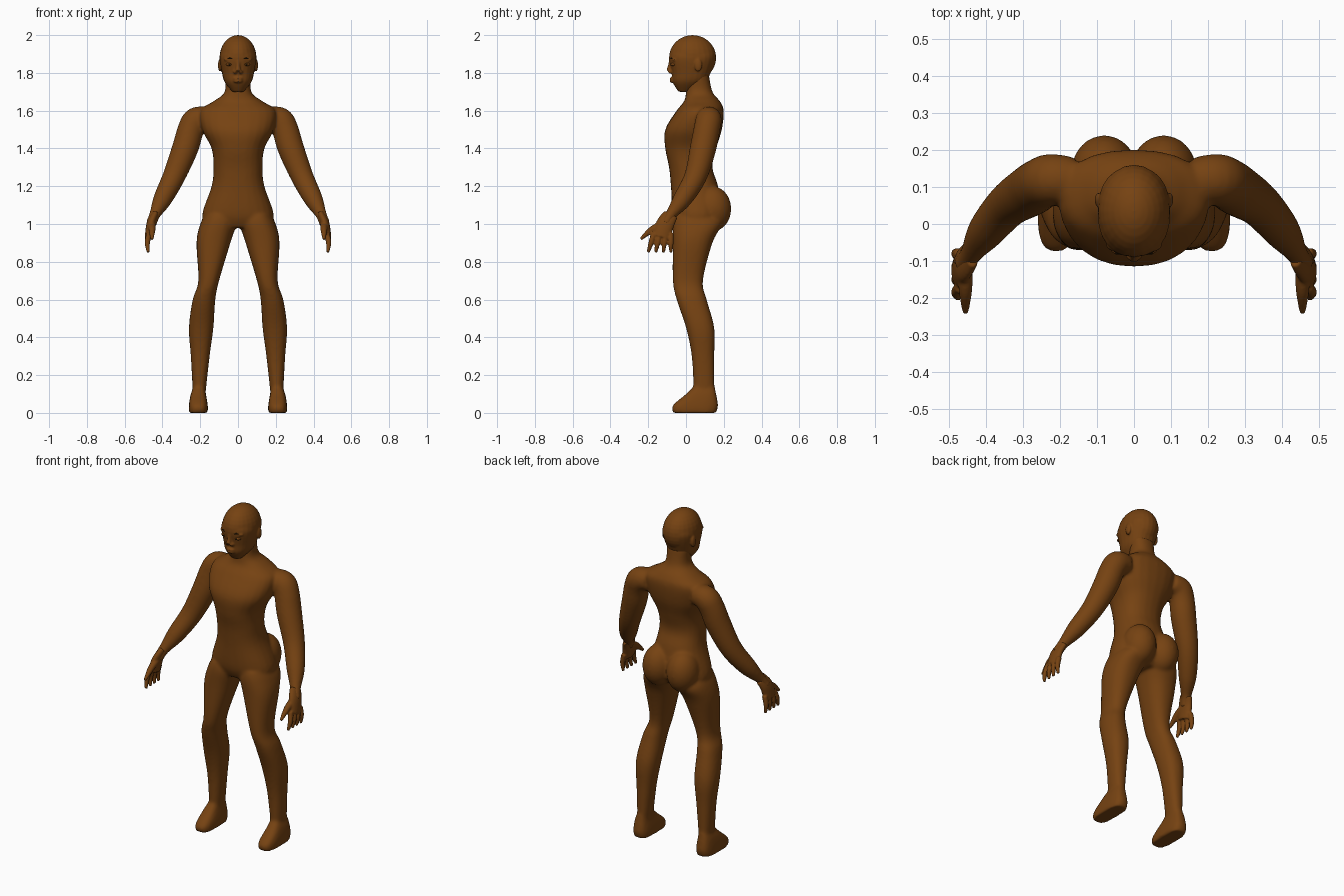
import bpy, bmesh, math
from mathutils import Vector, Matrix

default_cube = bpy.data.objects.get("Cube")
if default_cube:
    bpy.data.objects.remove(default_cube, do_unlink=True)

SIDES = {"left": 1, "right": -1}


def material(name, red, green, blue):
    mat = bpy.data.materials.new(name)
    mat.use_nodes = True
    colour = (red, green, blue, 1)
    mat.diffuse_color = colour
    mat.node_tree.nodes["Principled BSDF"].inputs["Base Color"].default_value = colour
    return mat


skin = material("brown skin", 0.18, 0.055, 0.006)
dark = material("dark brown hair", 0.02, 0.01, 0.002)


def smooth_rows(rows, steps=5):
    """Pass a smooth curve through rows of numbers, using Hermite blending."""
    vectors = [Vector(row) for row in rows]
    last = len(vectors) - 1
    slopes = [(vectors[min(i + 1, last)] - vectors[max(i - 1, 0)]) / 2
              for i in range(last + 1)]
    result = []
    for i in range(last):
        start, end = vectors[i], vectors[i + 1]
        for step in range(steps):
            t = step / steps
            ease = t * t * (3 - 2 * t)
            result.append(start.lerp(end, ease)
                          + slopes[i] * t * (1 - t) ** 2
                          - slopes[i + 1] * t * t * (1 - t))
    return result + [vectors[last]]


def skin_rings(bm, rings, power, segments=24):
    """Close a tube through rings given as (centre, half axis u, half axis v)."""
    def bend(value):
        return math.copysign(abs(value) ** (2 / power), value)

    angles = [math.tau * k / segments for k in range(segments)]
    loops = [[bm.verts.new(centre + u * bend(math.cos(a)) + v * bend(math.sin(a)))
              for a in angles] for centre, u, v in rings]
    for lower, upper in zip(loops, loops[1:]):
        for k in range(segments):
            bm.faces.new((lower[k - 1], lower[k], upper[k], upper[k - 1]))
    bm.faces.new(loops[0])
    bm.faces.new(loops[-1])


def stack(bm, rows, side=1, power=2.3):
    """Level rings from rows of height, inner x, outer x, front y, back y."""
    rings = []
    for z, inner, outer, front, back in smooth_rows(rows):
        centre = Vector((side * (inner + outer) / 2, (front + back) / 2, z))
        half_width = Vector(((outer - inner) / 2, 0, 0))
        half_depth = Vector((0, (back - front) / 2, 0))
        rings.append((centre, half_width, half_depth))
    skin_rings(bm, rings, power)


def trunk(bm, rows):
    """Centred stack from rows of height, half width, front y, back y."""
    stack(bm, [(z, -width, width, front, back) for z, width, front, back in rows])


def limb(bm, rows, side=1, breadth=1):
    """Tube along a path from rows of x, y, z, radius."""
    rows = smooth_rows(rows)
    points = [Vector((side * x, y, z)) for x, y, z, radius in rows]
    before = points[:1] + points[:-1]
    after = points[1:] + points[-1:]
    rings = []
    for point, row, previous, following in zip(points, rows, before, after):
        along = (following - previous).normalized()
        across = Vector((0, 1, 0))
        across = (across - along * along.dot(across)).normalized()
        radius = row[3]
        rings.append((point, across.cross(along) * radius, across * radius * breadth))
    skin_rings(bm, rings, power=2)


def blob(bm, centre, radii):
    placement = Matrix.Translation(centre) @ Matrix.Diagonal(radii).to_4x4()
    bmesh.ops.create_uvsphere(bm, u_segments=24, v_segments=16, radius=1, matrix=placement)


def finish(name, bm, mat):
    bmesh.ops.recalc_face_normals(bm, faces=bm.faces)
    mesh = bpy.data.meshes.new(name)
    bm.to_mesh(mesh)
    bm.free()
    obj = bpy.data.objects.new(name, mesh)
    bpy.context.collection.objects.link(obj)
    mesh.materials.append(mat)
    mesh.shade_smooth()
    return obj


def fuse(obj, voxel, rounds):
    """Join the overlapping volumes into one skin and relax the seams."""
    remesh = obj.modifiers.new("fuse", "REMESH")
    remesh.mode = "VOXEL"
    remesh.voxel_size = voxel
    remesh.use_smooth_shade = True
    relax = obj.modifiers.new("relax", "SMOOTH")
    relax.factor = 0.5
    relax.iterations = rounds


# Torso and neck: height, half width, front, back
torso = [(0.98, 0.16, -0.04, 0.14), (1.05, 0.19, -0.07, 0.19), (1.2, 0.14, -0.08, 0.17),
         (1.3, 0.13, -0.09, 0.14), (1.4, 0.14, -0.11, 0.16), (1.5, 0.19, -0.11, 0.19),
         (1.6, 0.2, -0.05, 0.2), (1.65, 0.13, -0.01, 0.18), (1.7, 0.07, 0, 0.14),
         (1.8, 0.07, 0.01, 0.12)]
# Leg and foot: height, inner, outer, front, back
leg = [(1.05, 0.03, 0.17, -0.06, 0.16), (1, 0.01, 0.2, -0.07, 0.19),
       (0.9, 0.04, 0.22, -0.07, 0.14), (0.7, 0.1, 0.21, -0.07, 0.09),
       (0.6, 0.12, 0.24, -0.05, 0.11), (0.45, 0.13, 0.26, 0, 0.15),
       (0.3, 0.15, 0.25, 0.03, 0.15), (0.12, 0.17, 0.24, 0.04, 0.15)]
foot = [(0.15, 0.18, 0.23, 0.05, 0.15), (0.1, 0.17, 0.25, 0, 0.16),
        (0.04, 0.16, 0.26, -0.07, 0.17), (0, 0.16, 0.26, -0.07, 0.16)]
# Arm and palm: x, y, z, radius
arm = [(0.16, 0.12, 1.56, 0.06), (0.22, 0.12, 1.55, 0.07), (0.25, 0.11, 1.5, 0.07),
       (0.28, 0.09, 1.4, 0.07), (0.34, 0.05, 1.25, 0.06), (0.4, -0.02, 1.13, 0.05),
       (0.44, -0.08, 1.05, 0.03), (0.46, -0.11, 1, 0.03)]
palm = [(0.44, -0.08, 1.05, 0.02), (0.46, -0.11, 1, 0.024), (0.47, -0.13, 0.93, 0.024)]

body = bmesh.new()
trunk(body, torso)
for side in SIDES.values():
    stack(body, leg, side)
    stack(body, foot, side, power=3)
    limb(body, arm, side)
    # Buttock
    blob(body, (side * 0.08, 0.14, 1.08), (0.09, 0.1, 0.12))
fuse(finish("body", body, skin), voxel=0.008, rounds=12)

# Hands: palm, four fanned fingers and a thumb
for label, side in SIDES.items():
    hand = bmesh.new()
    limb(hand, palm, side, breadth=2)
    for finger in range(4):
        root, tip = -0.17 + 0.03 * finger, -0.2 + 0.04 * finger
        limb(hand, [(0.47, root, 0.95, 0.015), (0.48, (root + tip) / 2, 0.9, 0.014),
                    (0.475, tip, 0.85, 0.008)], side)
    limb(hand, [(0.455, -0.12, 1, 0.02), (0.455, -0.18, 0.97, 0.018),
                (0.455, -0.24, 0.92, 0.008)], side)
    fuse(finish(label + "_hand", hand, skin), voxel=0.005, rounds=3)

# Head: jaw, skull, nose, lips, brows and ears
jaw = [(1.7, 0.03, -0.04, 0.02), (1.75, 0.07, -0.07, 0.1), (1.8, 0.085, -0.075, 0.13),
       (1.88, 0.098, -0.088, 0.155), (1.93, 0.08, -0.07, 0.14)]
head = bmesh.new()
trunk(head, jaw)
blob(head, (0, 0.035, 1.88), (0.098, 0.125, 0.12))
limb(head, [(0, -0.08, 1.87, 0.01), (0, -0.085, 1.84, 0.01), (0, -0.09, 1.81, 0.016)])
for lip in (1.755, 1.77):
    blob(head, (0, -0.07, lip), (0.025, 0.016, 0.008))
for side in SIDES.values():
    blob(head, (side * 0.015, -0.08, 1.805), (0.01, 0.015, 0.01))
    blob(head, (side * 0.045, -0.06, 1.87), (0.03, 0.015, 0.01))
    blob(head, (side * 0.096, 0.065, 1.84), (0.01, 0.02, 0.034))
fuse(finish("head", head, skin), voxel=0.005, rounds=4)

# Eyes, pupils and eyebrows
for label, side in SIDES.items():
    centre = Vector((side * 0.045, -0.065, 1.845))
    eye, pupil, eyebrow = bmesh.new(), bmesh.new(), bmesh.new()
    blob(eye, centre, (0.018, 0.016, 0.009))
    blob(pupil, centre - Vector((0, 0.015, 0)), (0.006, 0.003, 0.005))
    limb(eyebrow, [(0.02, -0.083, 1.872, 0.002), (0.045, -0.076, 1.877, 0.004),
                   (0.07, -0.056, 1.87, 0.002)], side)
    finish(label + "_eye", eye, skin)
    finish(label + "_pupil", pupil, dark)
    finish(label + "_eyebrow", eyebrow, dark)
